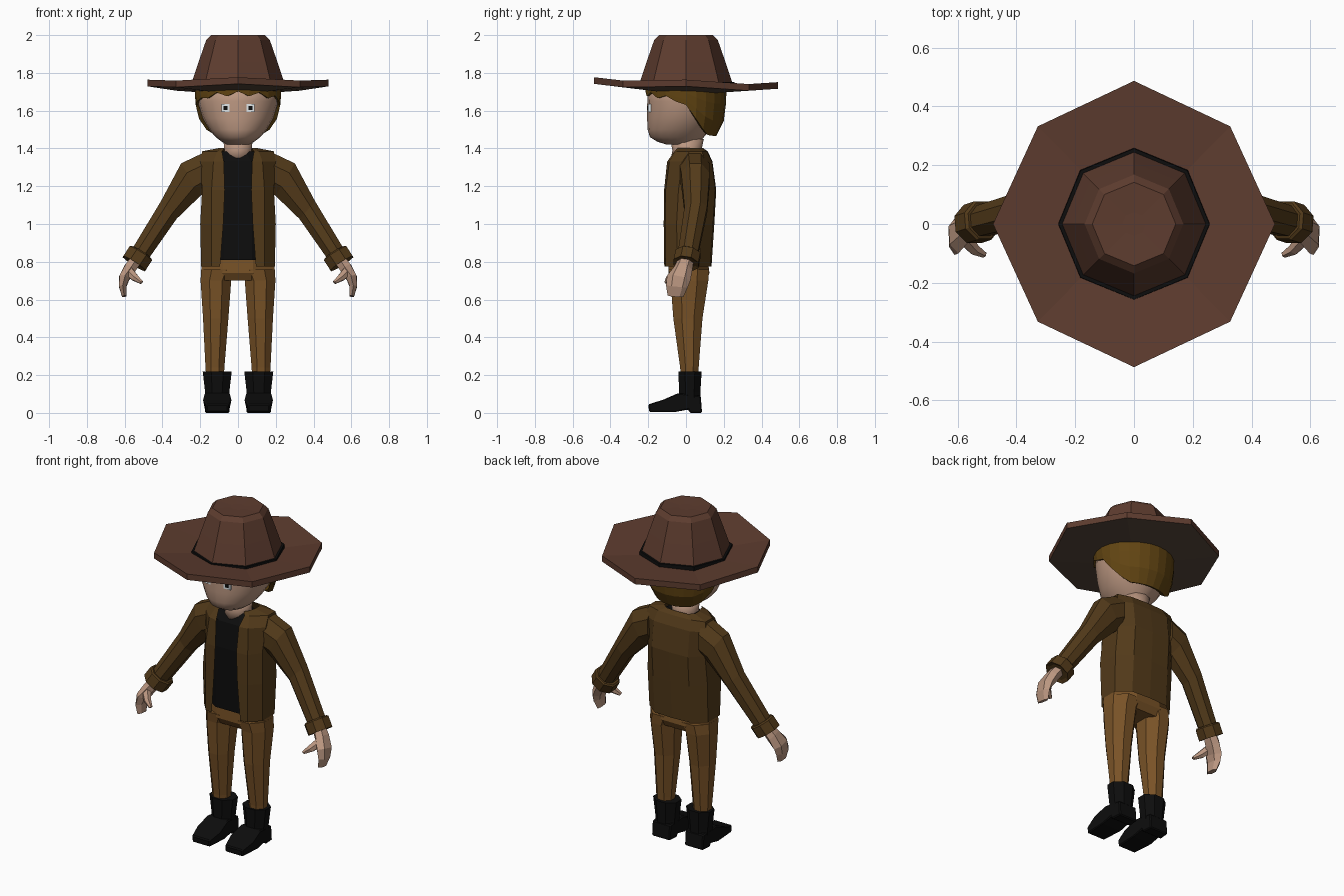
import bpy, bmesh
from math import sin, cos, pi, tau
from mathutils import Vector

if "Cube" in bpy.data.objects:
    bpy.data.objects.remove(bpy.data.objects["Cube"])


def material(name, r, g, b):
    m = bpy.data.materials.new(name)
    m.diffuse_color = (r, g, b, 1)
    m.use_nodes = True
    m.node_tree.nodes["Principled BSDF"].inputs["Base Color"].default_value = m.diffuse_color
    return m


HAT = material("hat_felt", 0.11, 0.045, 0.028)
UNDER = material("hat_lining", 0.10, 0.065, 0.045)
BLACK = material("black", 0.004, 0.004, 0.004)
JACKET = material("jacket_cloth", 0.085, 0.042, 0.010)
PANTS = material("pants_cloth", 0.19, 0.085, 0.020)
SKIN = material("skin", 0.50, 0.31, 0.22)
HAIR = material("hair", 0.12, 0.058, 0.006)
WHITE = material("eye_white", 0.75, 0.80, 0.82)


def finish(name, bm, mat, mirror=False, smooth=False):
    bmesh.ops.recalc_face_normals(bm, faces=bm.faces[:])
    me = bpy.data.meshes.new(name)
    bm.to_mesh(me)
    bm.free()
    me.materials.append(mat)
    for p in me.polygons:
        p.use_smooth = smooth
    ob = bpy.data.objects.new(name, me)
    bpy.context.collection.objects.link(ob)
    if mirror:
        ob.modifiers.new("mirror", 'MIRROR')
    return ob


def ring(c, rw, ry, normal=(0, 0, 1), n=8, boxy=True):
    """Ellipse around c: rw across, ry along y. Boxy rings have flat sides at the extents."""
    nrm = Vector(normal).normalized()
    across = Vector((nrm.z, 0, -nrm.x)).normalized()
    side = nrm.cross(across)
    off, k = (pi / n, 1 / cos(pi / n)) if boxy else (0, 1)
    return [Vector(c) + across * rw * k * cos(off + tau * i / n)
            + side * ry * k * sin(off + tau * i / n) for i in range(n)]


def loft(name, rings, mat, closed=True, caps=True, loop=False, **kw):
    bm = bmesh.new()
    rows = [[bm.verts.new(p) for p in r] for r in rings]
    n = len(rows[0])
    pairs = list(zip(rows, rows[1:])) + ([(rows[-1], rows[0])] if loop else [])
    for a, b in pairs:
        for i in range(n if closed else n - 1):
            j = (i + 1) % n
            bm.faces.new((a[i], a[j], b[j], b[i]))
    if caps and closed and not loop:
        bm.faces.new(rows[0])
        bm.faces.new(rows[-1])
    return finish(name, bm, mat, **kw)


def stack(name, levels, mat, n=8, boxy=True, **kw):
    """Loft of horizontal rings given as (z, x, y, rx, ry)."""
    return loft(name, [ring((x, y, z), rx, ry, n=n, boxy=boxy)
                       for z, x, y, rx, ry in levels], mat, **kw)


def lerp(t, pts):
    for (a, va), (b, vb) in zip(pts, pts[1:]):
        if t <= b:
            return va + (vb - va) * max(0, (t - a) / (b - a))
    return pts[-1][1]


# Hat: wavy octagonal brim, band and crown
def brim_ring(r, z):
    pts = []
    for i in range(8):
        a = tau * i / 8
        k = r / 0.487
        dip = 0.014 * (i % 2) * k
        rr = r * (0.965 if i % 2 else 1)
        pts.append(Vector((rr * cos(a) * 0.985, rr * sin(a), z - dip - 0.013 * k * sin(a))))
    return pts


brim = loft("hat_brim", [brim_ring(0.2, 1.702), brim_ring(0.487, 1.729),
                         brim_ring(0.487, 1.764), brim_ring(0.2, 1.735)], HAT, loop=True)
brim.data.materials.append(UNDER)
for p in brim.data.polygons:
    if p.normal.z < -0.5:
        p.material_index = 1
stack("hat_band", [(1.72, 0, 0, .26, .26), (1.752, 0, 0, .257, .257)], BLACK, boxy=False)
stack("hat_crown", [(1.72, 0, 0, .255, .255), (1.86, 0, 0, .208, .208), (1.975, 0, 0, .168, .168),
                    (2.0, 0, 0, .142, .142), (1.996, 0, 0, .04, .04)], HAT, boxy=False)

# Head and neck
stack("head", [(1.42, 0, -.02, .06, .08), (1.435, 0, -.04, .085, .11), (1.46, 0, -.048, .118, .143),
               (1.50, 0, -.038, .153, .165), (1.56, 0, -.02, .188, .186), (1.65, 0, -.005, .214, .2),
               (1.73, 0, 0, .214, .2)], SKIN, n=20, boxy=False, smooth=True)
stack("neck", [(1.35, 0, .005, .08, .08), (1.39, 0, .005, .072, .073), (1.45, 0, .005, .078, .085)],
      SKIN, n=10, smooth=True)

# Eyes
for name, mat, size, y in (("eye_whites", WHITE, .043, -.193), ("pupils", BLACK, .02, -.197)):
    bm = bmesh.new()
    bmesh.ops.create_cube(bm, size=1)
    for v in bm.verts:
        v.co = (.066 + v.co.x * size, y + v.co.y * .014, 1.614 + v.co.z * size)
    finish(name, bm, mat, mirror=True)

# Hair: cap that hangs low at the back and forms a ragged fringe in front
N = 24
hair_rows = []
for t in (0, .35, .7, 1):
    row = []
    for i in range(N):
        a = tau * i / N
        zb = lerp(.21 * sin(a), [(-.21, 1.69), (-.12, 1.672), (.0, 1.63), (.09, 1.51), (.15, 1.47), (.21, 1.465)])
        if sin(a) < -.5:
            zb += .012 * (-1) ** i
        z = 1.73 + (zb - 1.73) * t
        f = lerp(z, [(1.465, .74), (1.52, .91), (1.6, .97), (1.68, 1)])
        row.append(Vector((.228 * f * cos(a), .215 * f * sin(a), z)))
    hair_rows.append(row)
hair = loft("hair", hair_rows, HAIR, caps=False)
sol = hair.modifiers.new("thickness", 'SOLIDIFY')
sol.thickness = .025
sol.offset = -1

# Jacket body: half section from front opening to spine, mirrored
sections = [
    (.775, [(.095, -.115), (.14, -.108), (.195, -.045), (.195, .07), (.12, .128), (0, .135)]),
    (1.0, [(.078, -.118), (.14, -.11), (.2, -.05), (.2, .08), (.12, .143), (0, .15)]),
    (1.18, [(.07, -.116), (.14, -.108), (.19, -.04), (.19, .09), (.12, .155), (0, .16)]),
    (1.33, [(.075, -.1), (.13, -.088), (.2, -.02), (.2, .1), (.12, .138), (0, .14)]),
    (1.385, [(.085, -.06), (.11, -.05), (.19, .02), (.19, .085), (.11, .11), (0, .115)]),
    (1.402, [(.07, -.045), (.085, -.03), (.1, .02), (.1, .06), (.07, .085), (0, .09)]),
]
loft("jacket_body", [[Vector((x, y, z)) for x, y in pts] for z, pts in sections],
     JACKET, closed=False, mirror=True)

# Shirt
stack("shirt", [(.81, 0, .005, .18, .11), (1.18, 0, .015, .18, .121), (1.33, 0, .01, .17, .1),
                (1.383, 0, .01, .1, .06)], BLACK)

# Sleeves and cuffs
down = (.53, -.15, -.83)
loft("sleeve", [ring((.17, .045, 1.275), .108, .08, (1, 0, 0)),
                ring((.25, .05, 1.235), .1, .075, (.85, 0, -.5)),
                ring((.367, .052, 1.073), .062, .06, (.74, 0, -.68)),
                ring((.525, .008, .83), .05, .052, down)], JACKET, mirror=True)
loft("cuff", [ring((.512, .012, .848), .06, .06, down), ring((.516, .011, .842), .07, .066, down),
              ring((.55, .0, .79), .07, .066, down), ring((.546, .001, .796), .05, .05, down)],
     JACKET, mirror=True)

# Hands with thumbs
loft("hand", [ring((.54, .0, .81), .03, .036, down, 6),
              ring((.572, -.015, .765), .032, .043, (.6, -.2, -.7), 6),
              ring((.602, -.038, .715), .028, .055, (.3, -.2, -.9), 6),
              ring((.61, -.048, .67), .02, .05, (-.1, -.1, -1), 6),
              ring((.602, -.056, .617), .012, .036, (-.2, -.1, -1), 6)], SKIN, mirror=True)
loft("thumb", [ring((.585, -.04, .755), .026, .024, (-.6, -.5, -.6), 6),
               ring((.545, -.085, .715), .019, .018, (-.6, -.4, -.7), 6),
               ring((.51, -.104, .69), .009, .01, (-.6, -.3, -.7), 6)], SKIN, mirror=True)

# Trousers
stack("hips", [(.70, 0, .018, .17, .085), (.74, 0, .016, .196, .108), (.86, 0, .01, .185, .1)], PANTS)
stack("trouser_leg", [(.18, .122, .018, .046, .045), (.24, .122, .018, .05, .049),
                      (.5, .118, .01, .067, .077), (.7, .117, .018, .081, .1),
                      (.76, .1, .015, .095, .108)], PANTS, mirror=True)

# Boots: flared shaft over a profiled foot
stack("boot_shaft", [(.05, .11, .02, .062, .055), (.11, .11, .02, .064, .056),
                     (.22, .11, .021, .077, .062)], BLACK, mirror=True)
profile = [(.078, .09), (.085, 0), (.02, 0), (.012, .018), (-.06, .004), (-.195, .004),
           (-.2, .045), (-.12, .07), (-.04, .105)]
foot = []
for s in (-1, 1):
    foot.append([Vector((.11 + s * lerp(y, [(-.2, .058), (-.12, .07), (.02, .066), (.08, .06)]), y, z))
                 for y, z in profile])
boot = loft("boot_foot", foot, BLACK, mirror=True)
bev = boot.modifiers.new("bevel", 'BEVEL')
bev.width = .006
bev.segments = 1
